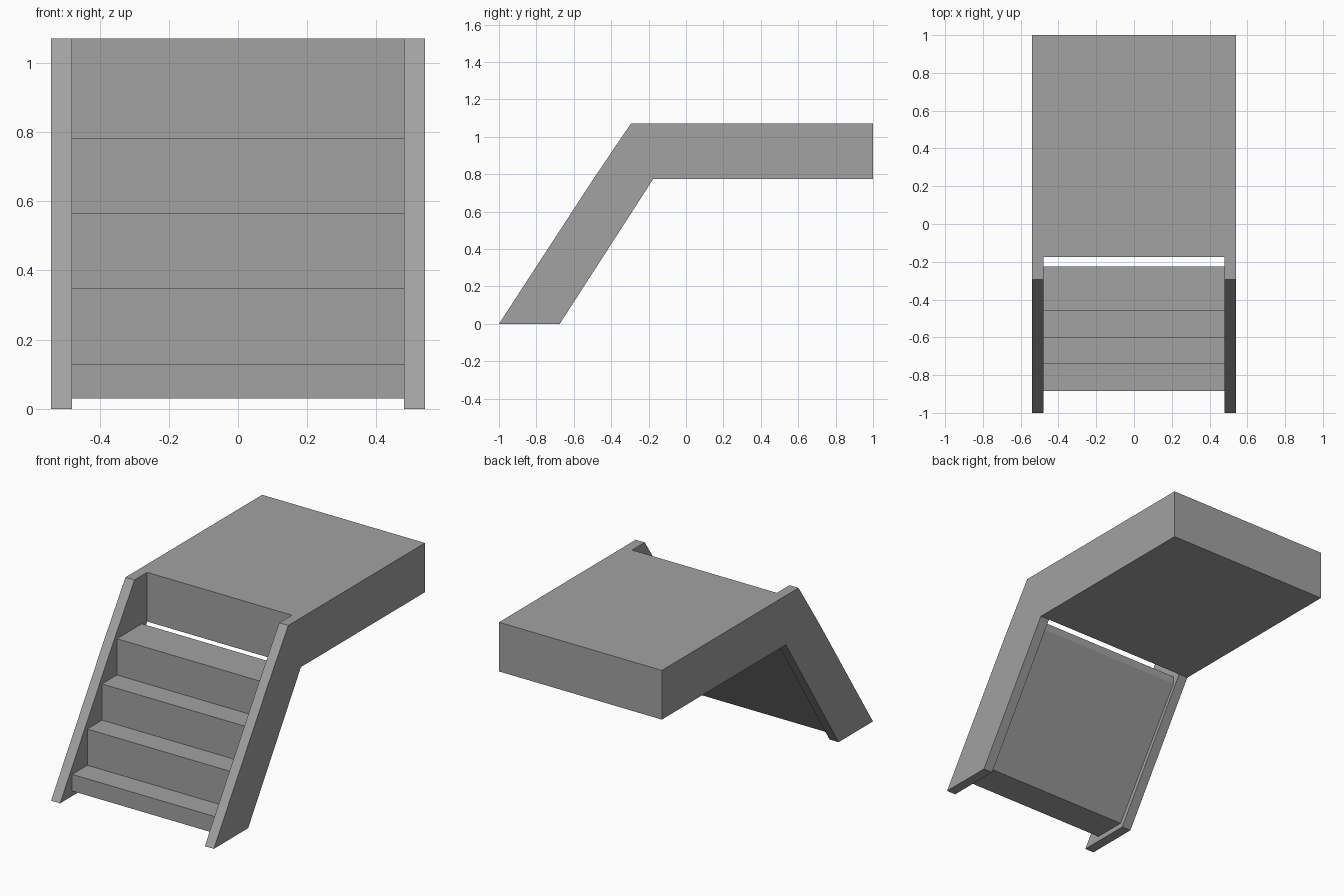
import bpy
import bmesh

old = bpy.data.objects.get("Cube")
if old:
    bpy.data.objects.remove(old, do_unlink=True)

HALF, INNER = 0.54, 0.48      # outer half width, inside of the stringers
DECK_Y, DECK_Z, TOP = -0.175, 0.775, 1.07

grey = bpy.data.materials.new("plain grey")
grey.use_nodes = True
colour = (0.36, 0.36, 0.36, 1)
grey.diffuse_color = colour
grey.node_tree.nodes["Principled BSDF"].inputs["Base Color"].default_value = colour


def walls(bm, profile, x0, x1, closed=True):
    """Sweep a (y, z) profile from x0 to x1."""
    a = [bm.verts.new((x0, y, z)) for y, z in profile]
    b = [bm.verts.new((x1, y, z)) for y, z in profile]
    for i in range(len(profile) if closed else len(profile) - 1):
        j = (i + 1) % len(profile)
        bm.faces.new((a[i], a[j], b[j], b[i]))


def cap(bm, profile, x):
    bm.faces.new([bm.verts.new((x, y, z)) for y, z in profile])


def finish(bm, name):
    bmesh.ops.remove_doubles(bm, verts=bm.verts, dist=0.0005)
    bmesh.ops.dissolve_limit(bm, angle_limit=0.005, verts=bm.verts, edges=bm.edges)
    bmesh.ops.recalc_face_normals(bm, faces=bm.faces)
    mesh = bpy.data.meshes.new(name)
    bm.to_mesh(mesh)
    bm.free()
    mesh.materials.append(grey)
    bpy.context.collection.objects.link(bpy.data.objects.new(name, mesh))


# Landing and the two stringers, joined in one shell
stringer = [(DECK_Y, DECK_Z), (-0.675, 0), (-1, 0), (-0.495, 0.775),
            (-0.295, TOP), (DECK_Y, TOP)]
deck = [(DECK_Y, TOP), (1, TOP), (1, DECK_Z), (DECK_Y, DECK_Z)]
bm = bmesh.new()
walls(bm, deck, -INNER, INNER)
for side in (-1, 1):
    walls(bm, deck, side * INNER, side * HALF, closed=False)
    walls(bm, stringer, side * INNER, side * HALF, closed=False)
    cap(bm, stringer, side * INNER)
    cap(bm, stringer + deck[1:3], side * HALF)
finish(bm, "landing_and_stringers")

# Solid flight of steps between the stringers
RISERS = (-0.885, -0.742, -0.602, -0.461)
BACK = -0.225
steps = [(-0.69, 0.03), (RISERS[0], 0.03)]
for i, y in enumerate(RISERS):
    z = 0.13 + i * 0.217
    tread_end = RISERS[i + 1] if i + 1 < len(RISERS) else BACK
    steps += [(y, z), (tread_end, z)]
steps.append((BACK, 0.735))
bm = bmesh.new()
walls(bm, steps, -INNER, INNER)
cap(bm, steps, -INNER)
cap(bm, steps, INNER)
finish(bm, "steps")
